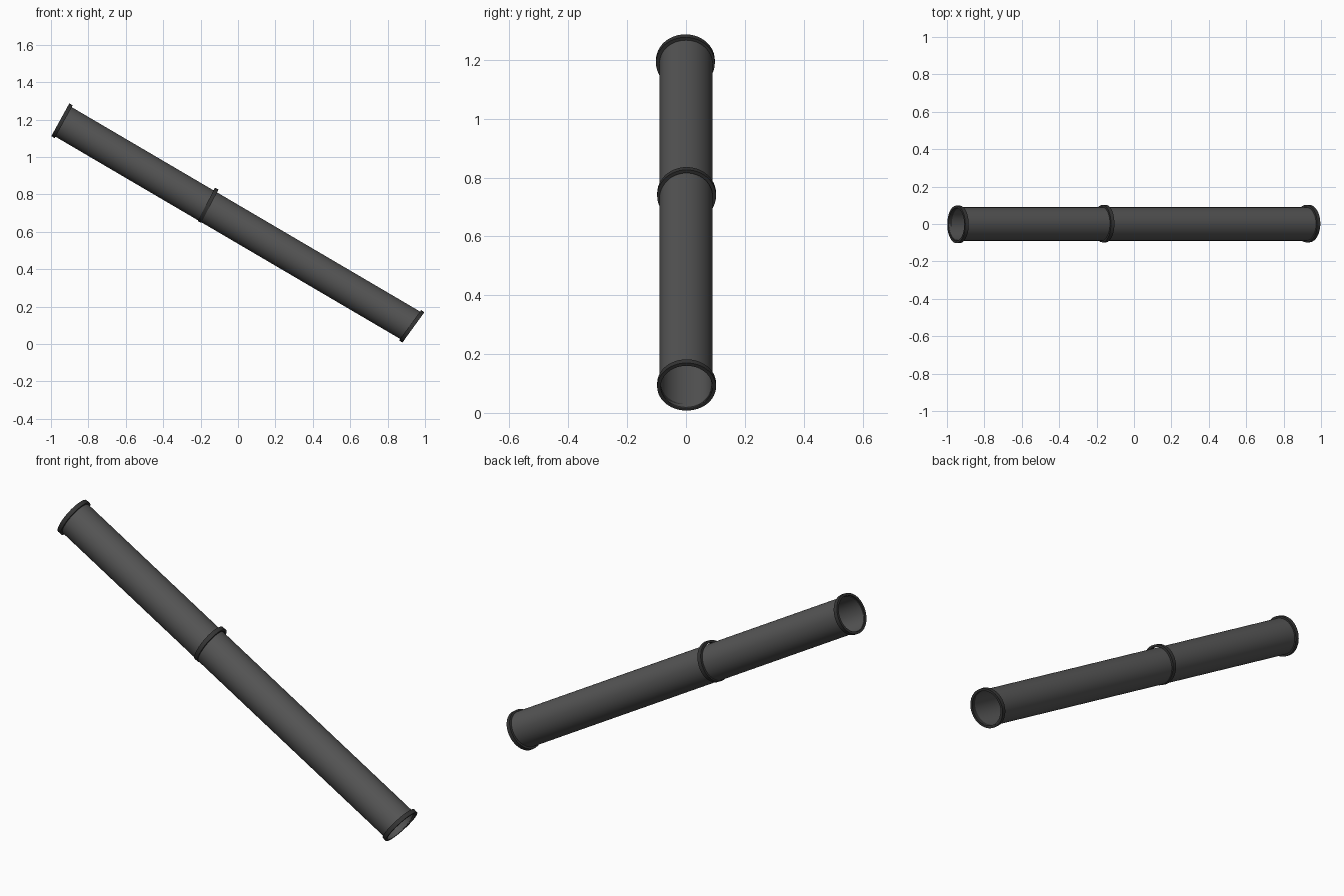
import bpy
from math import sin, cos, pi, radians
from mathutils import Vector

if "Cube" in bpy.data.objects:
    bpy.data.objects.remove(bpy.data.objects["Cube"])


def material(name, value):
    mat = bpy.data.materials.new(name)
    mat.use_nodes = True
    colour = (value, value, value, 1)
    mat.diffuse_color = colour
    mat.node_tree.nodes["Principled BSDF"].inputs["Base Color"].default_value = colour
    return mat


def hollow_cylinder(name, centre, tilt, length, outer, inner, mat, sides=48):
    """Open sleeve along local z, tilted about y."""
    profile = [(outer, -length / 2), (outer, length / 2),
               (inner, length / 2), (inner, -length / 2)]
    verts, faces = [], []
    for i in range(sides):
        a = 2 * pi * i / sides
        verts += [(r * cos(a), r * sin(a), z) for r, z in profile]
        n = (i + 1) % sides
        for k in range(4):
            m = (k + 1) % 4
            faces.append((4 * i + k, 4 * n + k, 4 * n + m, 4 * i + m))
    mesh = bpy.data.meshes.new(name)
    mesh.from_pydata(verts, [], faces)
    mesh.materials.append(mat)
    obj = bpy.data.objects.new(name, mesh)
    bpy.context.collection.objects.link(obj)
    obj.location = centre
    obj.rotation_euler = (0, radians(tilt), 0)
    bpy.ops.object.select_all(action='DESELECT')
    obj.select_set(True)
    bpy.context.view_layer.objects.active = obj
    bpy.ops.object.shade_smooth_by_angle(angle=radians(35))
    return obj


grey = material("pipe grey", 0.09)
dark = material("collar dark grey", 0.035)

# Sloping pipe, open at both ends
upper = Vector((-0.945, 0, 1.195))
lower = Vector((0.932, 0, 0.094))
hollow_cylinder("pipe", (upper + lower) / 2, 120.4, (lower - upper).length,
                0.09, 0.087, grey)

# Collars, each seated at a slightly different angle
for name, centre, tilt in (
        ("upper_collar", (-0.941, -0.002, 1.194), 118.8),
        ("middle_collar", (-0.160, 0.002, 0.742), 117.5),
        ("lower_collar", (0.929, 0.002, 0.095), 126)):
    hollow_cylinder(name, centre, tilt, 0.021, 0.1, 0.088, dark)
